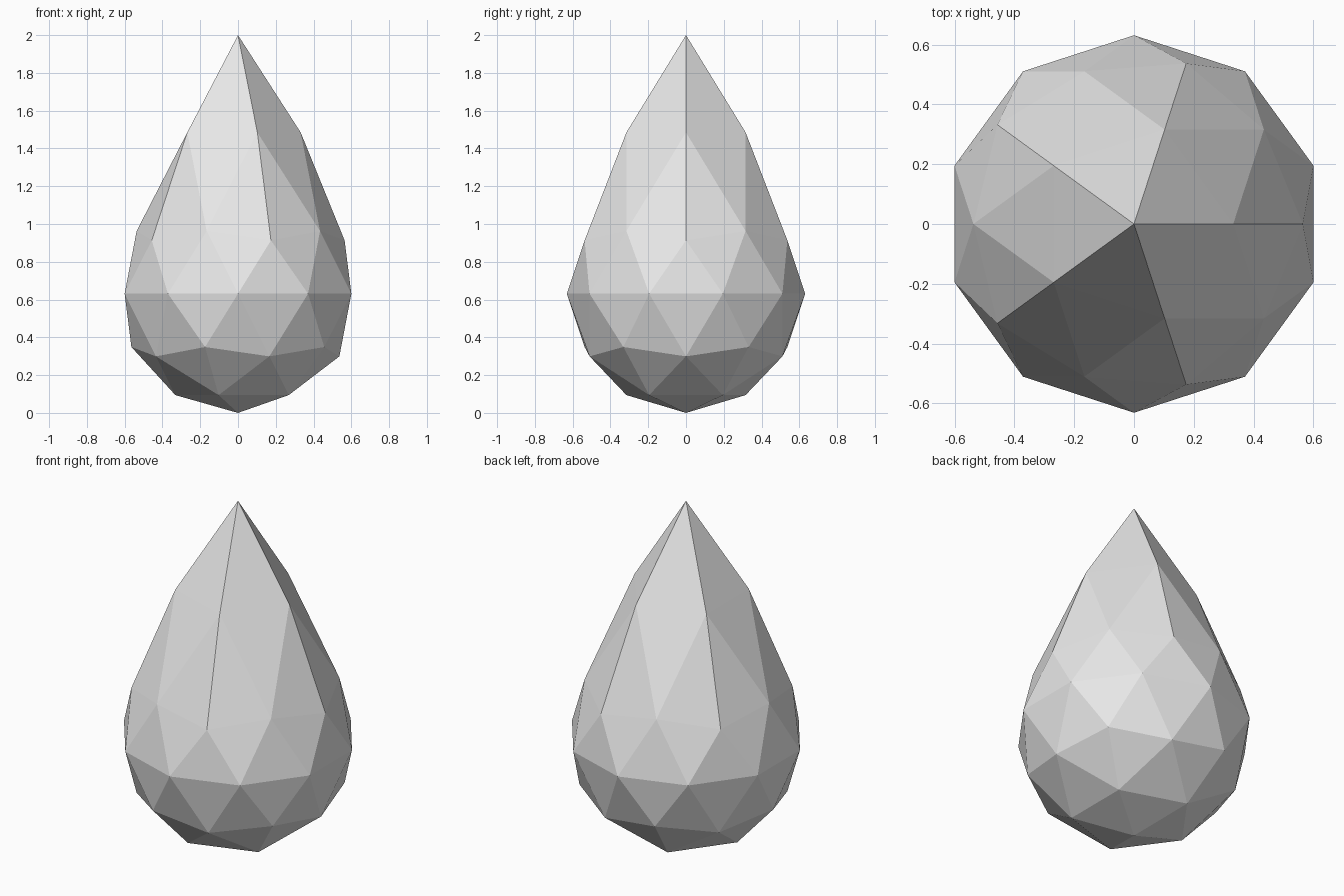
import bpy
import bmesh

cube = bpy.data.objects.get("Cube")
if cube:
    bpy.data.objects.remove(cube, do_unlink=True)

RADIUS = 0.631
TIP_Z = 2.0
SHOULDER_Z = 1.485

# Single plain colour
grey = bpy.data.materials.new("light_grey")
grey.use_nodes = True
colour = (0.8, 0.8, 0.8, 1.0)
grey.diffuse_color = colour
grey.node_tree.nodes["Principled BSDF"].inputs["Base Color"].default_value = colour

# Faceted ball whose crown is pulled up into a point
bm = bmesh.new()
bmesh.ops.create_icosphere(bm, subdivisions=2, radius=RADIUS)
for v in bm.verts:
    height = v.co.z / RADIUS
    v.co.z += RADIUS
    if height > 0.95:
        v.co.z = TIP_Z
    elif height > 0.7:
        v.co.z = SHOULDER_Z

mesh = bpy.data.meshes.new("droplet")
bm.to_mesh(mesh)
bm.free()
mesh.materials.append(grey)
mesh.shade_flat()

droplet = bpy.data.objects.new("droplet", mesh)
bpy.context.collection.objects.link(droplet)
